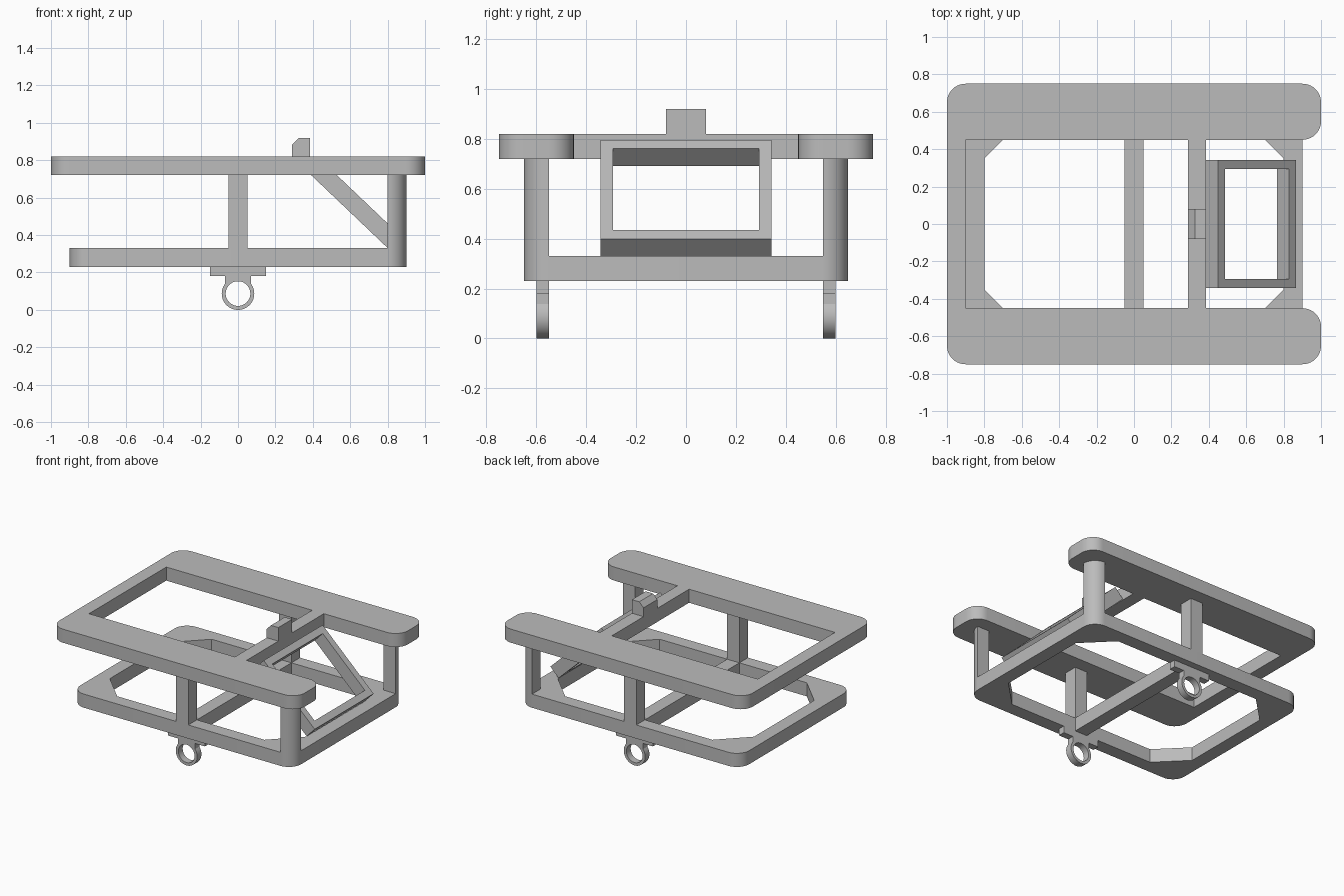
import bpy, bmesh, math
from mathutils import Matrix, Vector

cube = bpy.data.objects.get("Cube")
if cube:
    bpy.data.objects.remove(cube, do_unlink=True)

grey = bpy.data.materials.new("plain grey")
grey.use_nodes = True
GREY = (0.5, 0.5, 0.5, 1)
grey.diffuse_color = GREY
grey.node_tree.nodes["Principled BSDF"].inputs["Base Color"].default_value = GREY


def rounded(points, steps=10):
    """Outline from (x, y) or (x, y, radius); radii round right-angled corners."""
    out = []
    for i, p in enumerate(points):
        here = Vector(p[:2])
        if len(p) == 2:
            out.append(here)
            continue
        before = (Vector(points[i - 1][:2]) - here).normalized()
        after = (Vector(points[(i + 1) % len(points)][:2]) - here).normalized()
        centre = here + p[2] * (before + after)
        for k in range(steps + 1):
            t = math.pi / 2 * k / steps
            out.append(centre - p[2] * (after * math.cos(t) + before * math.sin(t)))
    return out


def rect(x0, x1, y0, y1, r=None):
    corners = [(x0, y0), (x1, y0), (x1, y1), (x0, y1)]
    return [c + (r,) for c in corners] if r else corners


def slab(name, outlines, thickness, location, rotation=None):
    """Extrude the first outline, with the others as holes, about its mid-plane."""
    curve = bpy.data.curves.new(name, 'CURVE')
    curve.dimensions = '2D'
    curve.fill_mode = 'BOTH'
    curve.extrude = thickness / 2
    for outline in outlines:
        pts = rounded(outline)
        spline = curve.splines.new('POLY')
        spline.points.add(len(pts) - 1)
        for sp, p in zip(spline.points, pts):
            sp.co = (p.x, p.y, 0, 1)
        spline.use_cyclic_u = True
    temp = bpy.data.objects.new(name + "_outline", curve)
    bpy.context.collection.objects.link(temp)
    bpy.context.view_layer.update()
    graph = bpy.context.evaluated_depsgraph_get()
    mesh = bpy.data.meshes.new_from_object(temp.evaluated_get(graph))
    bpy.data.objects.remove(temp, do_unlink=True)
    bm = bmesh.new()
    bm.from_mesh(mesh)
    bmesh.ops.remove_doubles(bm, verts=bm.verts, dist=0.0001)
    bmesh.ops.recalc_face_normals(bm, faces=bm.faces)
    bm.transform(Matrix.Translation(location) @ (rotation or Matrix()))
    bm.to_mesh(mesh)
    bm.free()
    mesh.materials.clear()
    mesh.materials.append(grey)
    obj = bpy.data.objects.new(name, mesh)
    bpy.context.collection.objects.link(obj)
    bpy.ops.object.select_all(action='DESELECT')
    obj.select_set(True)
    bpy.context.view_layer.objects.active = obj
    bpy.ops.object.shade_smooth_by_angle(angle=math.radians(30))
    return obj


UPRIGHT = Matrix.Rotation(math.pi / 2, 4, 'X')
R = 0.1

# Top frame: two wide rails joined by an end bar and a crossbar
half = [(-1, -0.75, R), (1, -0.75, R), (1, -0.45, R), (0.385, -0.45)]
other = [(p[0], -p[1]) + p[2:] for p in reversed(half)]
slab("top_frame", [half + other, rect(-0.9, 0.29, -0.45, 0.45)], 0.1, (0, 0, 0.77))

# Bottom frame: two openings with cut corners, leaving a middle crossbar
opening = [(0.05, -0.55), (0.6, -0.55), (0.8, -0.35),
           (0.8, 0.35), (0.6, 0.55), (0.05, 0.55)]
mirrored = [(-x, y) for x, y in opening]
slab("bottom_frame", [rect(-0.9, 0.9, -0.65, 0.65, R), opening, mirrored],
     0.1, (0, 0, 0.28))

# Hanger outline: flange, neck and ring
RING, HOLE, RING_Z, NECK = 0.087, 0.066, 0.087, 0.07
a = math.acos(NECK / RING)
arc = [a - (math.pi + 2 * a) * k / 40 for k in range(41)]
hanger = [(-0.15, 0.18), (-0.15, 0.23), (0.15, 0.23), (0.15, 0.18), (NECK, 0.18)]
hanger += [(RING * math.cos(t), RING_Z + RING * math.sin(t)) for t in arc]
hanger += [(-NECK, 0.18)]
hole = [(HOLE * math.cos(math.tau * k / 40), RING_Z + HOLE * math.sin(math.tau * k / 40))
        for k in range(40)]

# Posts and hangers on both sides
for side, s in (("right", -1), ("left", 1)):
    slab("middle_post_" + side, [rect(-0.05, 0.05, s * 0.55, s * 0.65)],
         0.39, (0, 0, 0.525))
    slab("corner_post_" + side, [[(0.8, s * 0.55), (0.9, s * 0.55),
                                  (0.9, s * 0.65, R), (0.8, s * 0.65)]],
         0.39, (0, 0, 0.525))
    slab("ring_hanger_" + side, [hanger, hole], 0.05, (0, s * 0.575, 0), UPRIGHT)

# Tilted open frame below the crossbar
slab("tilted_frame", [rect(-0.287, 0.287, -0.343, 0.343),
                      rect(-0.237, 0.237, -0.293, 0.293)],
     0.095, (0.625, 0, 0.563), Matrix.Rotation(math.radians(43.6), 4, 'Y'))

# Catch block with one cut edge on the crossbar
slab("catch_block", [[(0.29, 0.82), (0.385, 0.82), (0.385, 0.92),
                      (0.325, 0.92), (0.29, 0.885)]], 0.16, (0, 0, 0), UPRIGHT)
